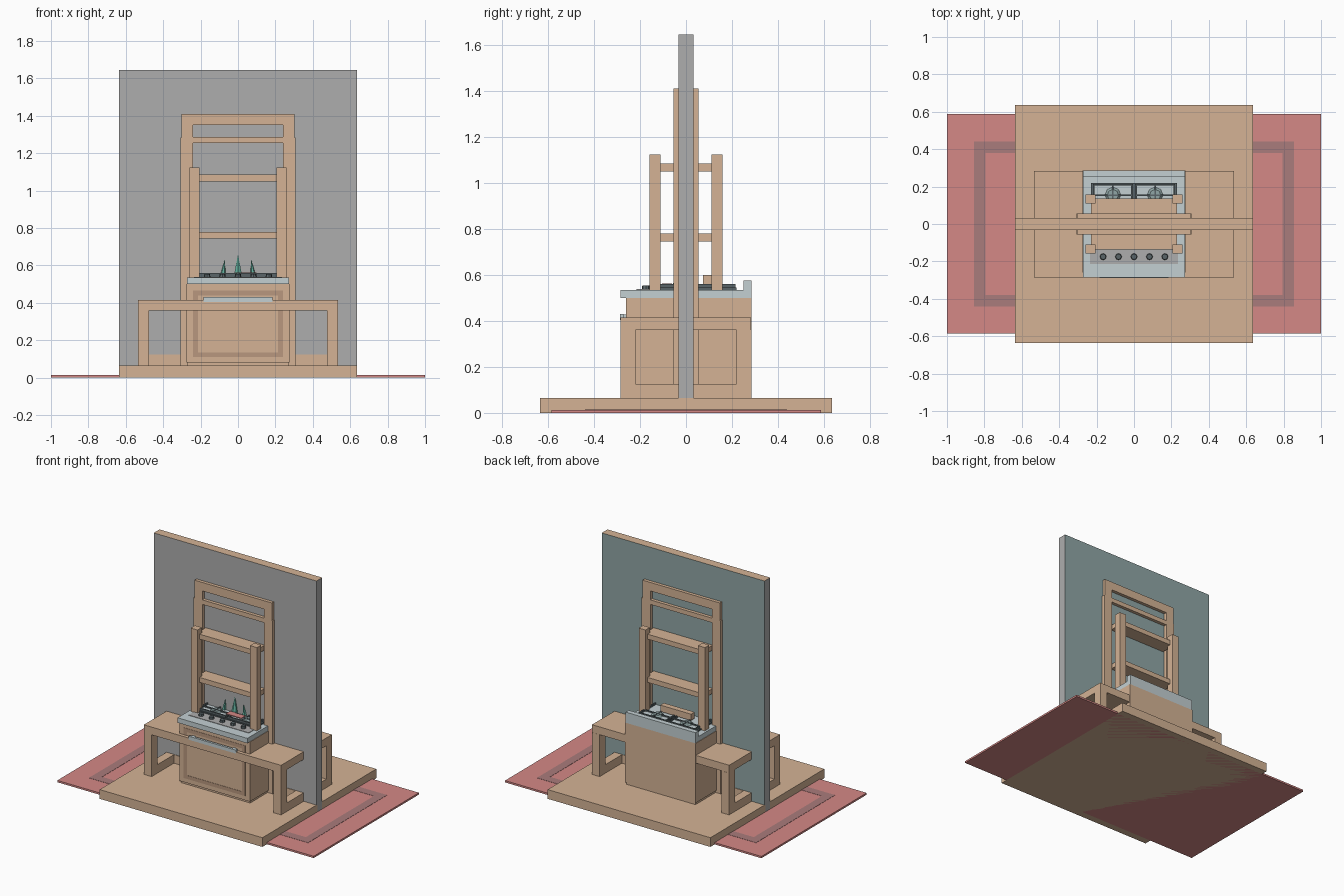
import bpy
from mathutils import Vector

if "Cube" in bpy.data.objects:
    bpy.data.objects.remove(bpy.data.objects["Cube"])


def material(name, r, g, b):
    m = bpy.data.materials.new(name)
    m.diffuse_color = (r, g, b, 1)
    m.use_nodes = True
    m.node_tree.nodes["Principled BSDF"].inputs["Base Color"].default_value = m.diffuse_color
    return m


WOOD = material("wood", .66, .45, .30)
DARK_WOOD = material("dark_wood", .48, .31, .21)
RED = material("red", .66, .25, .24)
DARK_RED = material("dark_red", .40, .20, .20)
STEEL = material("steel", .55, .63, .65)
DARK = material("dark_metal", .10, .13, .14)
GREY = material("grey", .42, .42, .42)
TEAL = material("teal_grey", .28, .38, .38)
GREEN = material("green", .12, .42, .33)


def box(name, x0, x1, y0, y1, z0, z1, mat):
    v = [(x, y, z) for z in (z0, z1) for x, y in ((x0, y0), (x1, y0), (x1, y1), (x0, y1))]
    f = [(3, 2, 1, 0), (4, 5, 6, 7), (0, 1, 5, 4), (1, 2, 6, 5), (2, 3, 7, 6), (3, 0, 4, 7)]
    me = bpy.data.meshes.new(name)
    me.from_pydata(v, [], f)
    me.materials.append(mat)
    ob = bpy.data.objects.new(name, me)
    bpy.context.collection.objects.link(ob)
    return ob


def cone(name, loc, r1, r2, depth, sides, mat, rot=(0, 0, 0)):
    bpy.ops.mesh.primitive_cone_add(vertices=sides, radius1=r1, radius2=r2, depth=depth,
                                    location=loc, rotation=rot)
    ob = bpy.context.object
    ob.name = name
    ob.data.materials.append(mat)
    return ob


def ring_flat(name, cx, cy, hx, hy, w, z0, z1, mat):
    # rectangular border lying flat
    for s in (-1, 1):
        box(name + "_long", cx - hx, cx + hx, *sorted((cy + s * hy, cy + s * (hy - w))), z0, z1, mat)
        box(name + "_short", *sorted((cx + s * hx, cx + s * (hx - w))), cy - hy + w, cy + hy - w, z0, z1, mat)


# Rug with darker border
box("rug", -1, 1, -.585, .588, 0, .013, RED)
ring_flat("rug_border", 0, 0, .855, .44, .06, .012, .0145, DARK_RED)

# Platform and dividing wall: grey front and ends, teal back, wooden top
box("platform", -.635, .635, -.635, .635, 0, .065, WOOD)
wall = box("wall", -.635, .635, -.032, .032, .0, 1.645, GREY)
wall.data.materials.append(WOOD)
wall.data.materials.append(TEAL)
wall.data.polygons[1].material_index = 1
wall.data.polygons[4].material_index = 2
box("skirting", -.475, .475, -.036, .036, .065, .125, WOOD)

# Bench passing through the wall
box("bench_top", -.535, .535, -.285, .283, .36, .415, WOOD)
for s in (-1, 1):
    xs = sorted((s * .475, s * .535))
    box("bench_stretcher", *xs, -.22, .22, .065, .125, WOOD)
    for t in (-1, 1):
        box("bench_leg", *xs, *sorted((t * .22, t * .284)), .065, .36, WOOD)

# Cooker cabinet, door border and handle
box("cabinet_plinth", -.27, .27, -.25, .28, .065, .08, WOOD)
box("cabinet", -.275, .275, -.26, .285, .08, .50, WOOD)
for s in (-1, 1):
    box("door_border_side", *sorted((s * .215, s * .24)), -.262, -.258, .11, .465, DARK_WOOD)
box("door_border_bottom", -.215, .215, -.262, -.258, .11, .135, DARK_WOOD)
box("door_border_top", -.215, .215, -.262, -.258, .44, .465, DARK_WOOD)
box("door_handle", -.185, .185, -.288, -.272, .405, .43, STEEL)
for s in (-1, 1):
    box("handle_mount", s * .16 - .012, s * .16 + .012, -.275, -.255, .415, .428, STEEL)

# Counter with raised back edge
box("counter", -.272, .272, -.285, .285, .50, .535, STEEL)
box("splashback", -.272, .272, .25, .285, .535, .575, STEEL)

# Control strip and five knobs
box("control_strip", -.235, .235, -.215, -.135, .534, .538, GREY)
for x in (-.165, -.083, 0, .083, .165):
    cone("knob", (x, -.175, .545), .018, .015, .018, 8, DARK)

# Hob plate, pan grates and burners
box("hob_plate", -.23, .23, -.135, .22, .535, .545, DARK)
for s in (-1, 1):
    box("hob_tray", s * .113 - .098, s * .113 + .098, -.115, .205, .544, .548, STEEL)
    ring_flat("grate", s * .113, .043, .107, .172, .009, .545, .56, DARK)
    for y in (-.08, .155):
        cone("burner", (s * .113, y, .552), .045, .03, .012, 8, TEAL)
        box("grate_bar", s * .113 - .1, s * .113 + .1, y - .004, y + .004, .552, .56, DARK)
        box("grate_cross_bar", s * .113 - .004, s * .113 + .004, y - .05, y + .05, .552, .56, DARK)

# Items on the hob: red mat, wooden block, green spikes
box("red_mat", -.02, .10, -.105, -.06, .558, .563, RED)
box("wood_block", -.12, .12, .075, .115, .555, .60, WOOD)
cone("green_spike", (0, -.035, .60), .026, 0, .12, 6, GREEN)
for s in (-1, 1):
    cone("thin_spike", (s * .075, -.04, .592), .014, 0, .08, 5, GREEN, (0, -s * .12, 0))

# Tall frame straddling the wall
for s in (-1, 1):
    box("frame_post", *sorted((s * .24, s * .308)), -.055, .055, .065, 1.285, WOOD)
    box("frame_upper_post", *sorted((s * .24, s * .302)), -.055, .055, 1.285, 1.41, WOOD)
box("frame_top_rail", -.24, .24, -.055, .055, 1.35, 1.41, WOOD)
box("frame_lower_rail", -.24, .24, -.055, .055, 1.255, 1.287, WOOD)

# Shelf racks on both faces of the wall
for t in (-1, 1):
    for s in (-1, 1):
        box("rack_post", *sorted((s * .205, s * .258)), *sorted((t * .11, t * .158)), .535, 1.123, WOOD)
    for z in (.745, 1.05):
        box("rack_shelf", -.23, .23, *sorted((t * .03, t * .135)), z, z + .035, WOOD)
